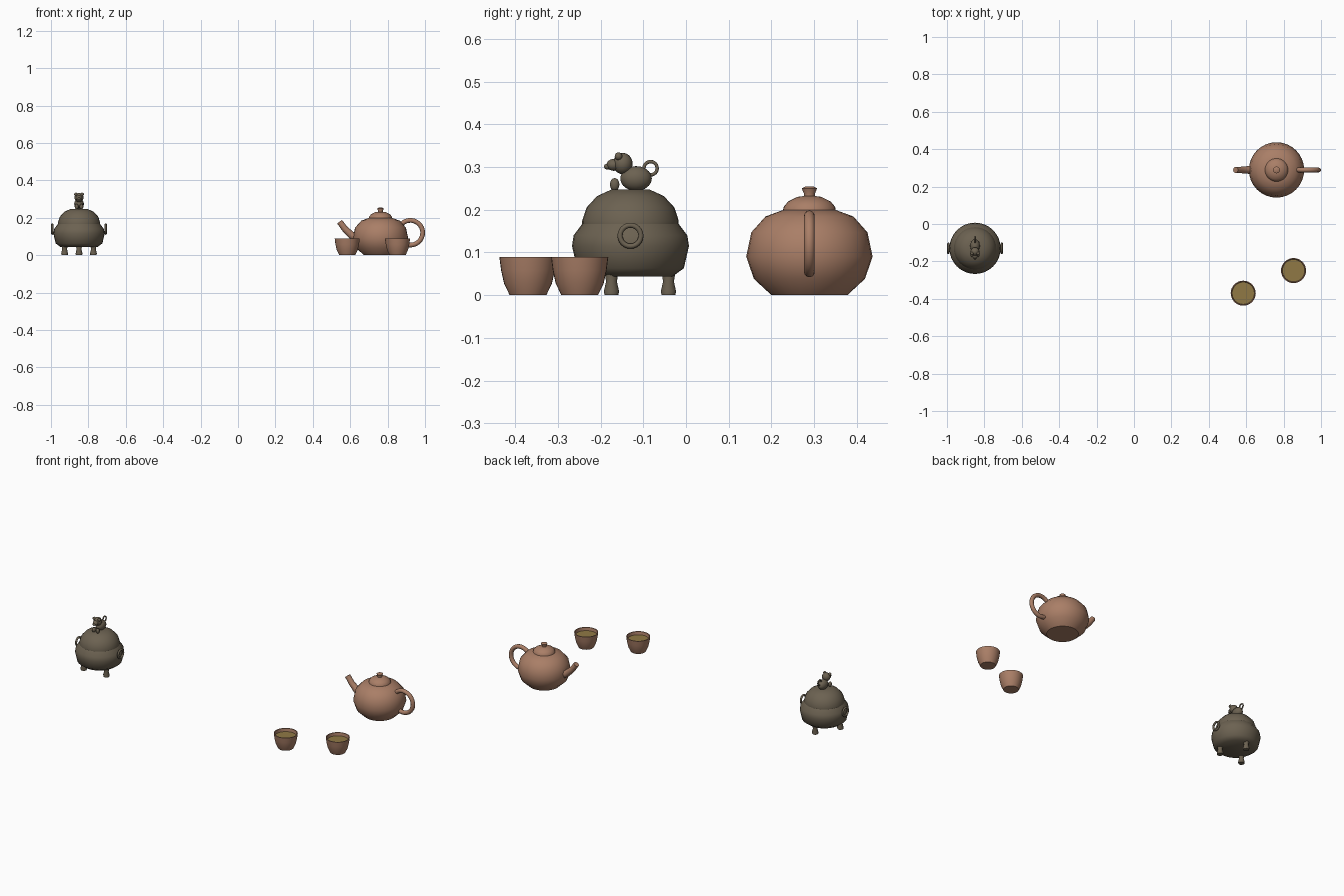
import bpy, bmesh
from math import pi, sin, cos, radians
from mathutils import Matrix, Vector

if "Cube" in bpy.data.objects:
    bpy.data.objects.remove(bpy.data.objects["Cube"])


def material(name, rgb):
    m = bpy.data.materials.new(name)
    m.diffuse_color = (*rgb, 1)
    m.use_nodes = True
    m.node_tree.nodes["Principled BSDF"].inputs["Base Color"].default_value = m.diffuse_color
    return m


clay = material("clay", (0.40, 0.21, 0.135))
bronze = material("bronze", (0.15, 0.122, 0.083))
tea = material("tea", (0.28, 0.19, 0.06))


def finish(name, bm, mat, loc):
    bmesh.ops.recalc_face_normals(bm, faces=bm.faces)
    me = bpy.data.meshes.new(name)
    bm.to_mesh(me)
    bm.free()
    for p in me.polygons:
        p.use_smooth = True
    me.set_sharp_from_angle(angle=radians(42))
    me.materials.append(mat)
    ob = bpy.data.objects.new(name, me)
    ob.location = loc
    bpy.context.collection.objects.link(ob)
    return ob


def lathe(name, profile, mat, loc, n=32):
    """Turn (radius, z) points around z, capping both ends."""
    bm = bmesh.new()
    rings = [[bm.verts.new((r * cos(2 * pi * i / n), r * sin(2 * pi * i / n), z))
              for i in range(n)] for r, z in profile]
    for a, b in zip(rings, rings[1:]):
        for i in range(n):
            j = (i + 1) % n
            bm.faces.new((a[i], a[j], b[j], b[i]))
    bm.faces.new(rings[0])
    bm.faces.new(rings[-1])
    return finish(name, bm, mat, loc)


def ball(name, size, mat, loc):
    bm = bmesh.new()
    bmesh.ops.create_uvsphere(bm, u_segments=16, v_segments=10, radius=1,
                              matrix=Matrix.Diagonal((*size, 1)))
    return finish(name, bm, mat, loc)


def tube(name, points, radii, mat, closed=False, n=12):
    """Sweep a circle along a path lying in one plane."""
    pts = [Vector(p) for p in points]
    normal = (pts[1] - pts[0]).cross(pts[-1] - pts[1]).normalized()
    if closed:
        normal = (pts[1] - pts[0]).cross(pts[2] - pts[1]).normalized()
    bm, rings, k = bmesh.new(), [], len(pts)
    for i, p in enumerate(pts):
        a = pts[i - 1] if i or closed else p
        b = pts[(i + 1) % k] if i < k - 1 or closed else p
        side = (b - a).normalized().cross(normal)
        r = radii[i] if isinstance(radii, list) else radii
        rings.append([bm.verts.new(p + r * (cos(2 * pi * j / n) * side + sin(2 * pi * j / n) * normal))
                      for j in range(n)])
    for i in range(k if closed else k - 1):
        a, b = rings[i], rings[(i + 1) % k]
        for j in range(n):
            m = (j + 1) % n
            bm.faces.new((a[j], a[m], b[m], b[j]))
    if not closed:
        bm.faces.new(rings[0])
        bm.faces.new(rings[-1])
    return finish(name, bm, mat, (0, 0, 0))


def side_ring(name, c, R, r, mat):
    """Ring standing in the y-z plane."""
    pts = [(c[0], c[1] + R * cos(2 * pi * i / 24), c[2] + R * sin(2 * pi * i / 24)) for i in range(24)]
    return tube(name, pts, r, mat, closed=True)


# Incense burner: bowl, lid, three legs and two ring handles
bx, by = -0.85, -0.13
lathe("burner_bowl", [(0.098, 0.043), (0.125, 0.063), (0.137, 0.115), (0.133, 0.14), (0.112, 0.168)],
      bronze, (bx, by, 0))
lathe("burner_lid", [(0.113, 0.166), (0.113, 0.174), (0.103, 0.205), (0.078, 0.232), (0.045, 0.247)],
      bronze, (bx, by, 0))
for i in range(3):
    a = pi / 2 + i * 2 * pi / 3
    lathe(f"burner_leg_{i + 1}", [(0.017, 0), (0.018, 0.01), (0.013, 0.032), (0.018, 0.06)],
          bronze, (bx + 0.089 * cos(a), by + 0.089 * sin(a), 0), 14)
for s, side in ((-1, "left"), (1, "right")):
    side_ring(f"burner_handle_{side}", (bx + s * 0.143, by, 0.139), 0.0245, 0.006, bronze)

# Small lion finial on the lid
ball("lion_body", (0.026, 0.037, 0.029), bronze, (bx, -0.117, 0.273))
ball("lion_head", (0.024, 0.023, 0.025), bronze, (bx, -0.148, 0.308))
ball("lion_muzzle", (0.016, 0.017, 0.014), bronze, (bx, -0.169, 0.305))
ball("lion_nose", (0.008, 0.008, 0.007), bronze, (bx, -0.184, 0.301))
for s, side in ((-1, "left"), (1, "right")):
    ball(f"lion_ear_{side}", (0.009, 0.009, 0.009), bronze, (bx + s * 0.017, -0.158, 0.325))
    ball(f"lion_paw_{side}", (0.010, 0.011, 0.015), bronze, (bx + s * 0.013, -0.167, 0.259))
side_ring("lion_tail", (bx, -0.083, 0.297), 0.0155, 0.004, bronze)

# Teapot
tx, ty = 0.762, 0.289
lathe("teapot_body", [(0.089, 0), (0.130, 0.038), (0.148, 0.09), (0.136, 0.147), (0.103, 0.184), (0.06, 0.2)],
      clay, (tx, ty, 0))
lathe("teapot_lid", [(0.062, 0.198), (0.060, 0.207), (0.050, 0.219), (0.028, 0.230), (0.012, 0.232)],
      clay, (tx, ty, 0))
lathe("teapot_knob", [(0.013, 0.228), (0.013, 0.238), (0.018, 0.25), (0.010, 0.254)], clay, (tx, ty, 0), 20)
tube("teapot_spout", [(0.65, ty, 0.085), (0.605, ty, 0.108), (0.57, ty, 0.142), (0.543, ty, 0.179)],
     [0.024, 0.020, 0.017, 0.016], clay, n=16)
arc = [radians(-145 + 290 * i / 24) for i in range(25)]
tube("teapot_handle", [(0.9215 + 0.066 * cos(a), ty, 0.12 + 0.066 * sin(a)) for a in arc], 0.0125, clay)

# Two filled cups
for i, (x, y) in enumerate(((0.584, -0.370), (0.853, -0.249))):
    lathe(f"cup_{i + 1}", [(0.043, 0), (0.056, 0.027), (0.063, 0.058), (0.067, 0.089), (0.062, 0.089),
                           (0.058, 0.058), (0.050, 0.03)], clay, (x, y, 0))
    lathe(f"cup_tea_{i + 1}", [(0.0585, 0.066), (0.0595, 0.070)], tea, (x, y, 0))
